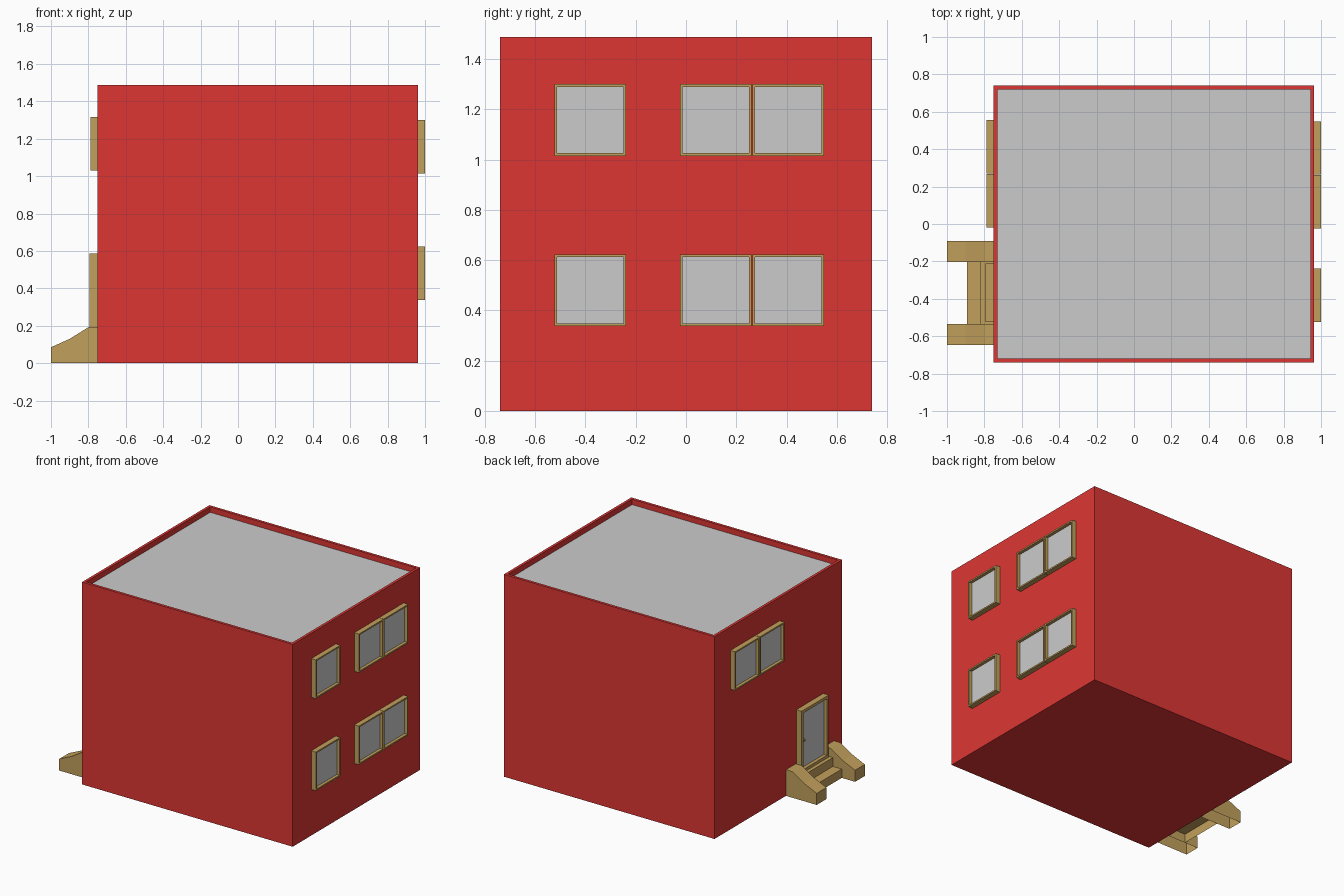
import bpy, bmesh
from mathutils import Vector

if "Cube" in bpy.data.objects:
    bpy.data.objects.remove(bpy.data.objects["Cube"])


def material(name, color):
    m = bpy.data.materials.new(name)
    m.diffuse_color = (*color, 1)
    m.use_nodes = True
    m.node_tree.nodes["Principled BSDF"].inputs["Base Color"].default_value = m.diffuse_color
    return m


RED = material("red_wall", (0.72, 0.037, 0.034))
TAN = material("tan_trim", (0.54, 0.35, 0.107))


def finish(name, bm, mat=None):
    mesh = bpy.data.meshes.new(name)
    bm.to_mesh(mesh)
    bm.free()
    ob = bpy.data.objects.new(name, mesh)
    bpy.context.collection.objects.link(ob)
    if mat:
        mesh.materials.append(mat)
    return ob


def box_bm(lo, hi):
    bm = bmesh.new()
    bmesh.ops.create_cube(bm, size=1)
    lo, hi = Vector(lo), Vector(hi)
    for v in bm.verts:
        v.co = (lo + hi) / 2 + v.co * (hi - lo)
    bm.normal_update()
    return bm


def recessed_box(name, lo, hi, normal, border, depth, mat, panel_name):
    """Box with a recess in one face, whose floor is a separate grey panel."""
    bm = box_bm(lo, hi)
    n = Vector(normal)
    face = max(bm.faces, key=lambda f: f.normal.dot(n))
    bmesh.ops.inset_region(bm, faces=[face], thickness=border)
    bmesh.ops.inset_region(bm, faces=[face], thickness=0)
    for v in face.verts:
        v.co -= n * depth
    panel = bmesh.new()
    panel.faces.new([panel.verts.new(v.co) for v in face.verts])
    bmesh.ops.delete(bm, geom=[face], context='FACES_ONLY')
    finish(name, bm, mat)
    finish(panel_name, panel)


def extrude_profile(name, pts, y0, y1, mat):
    """Side profile (x, z) extruded along y, open underneath."""
    bm = bmesh.new()
    face = bm.faces.new([bm.verts.new((x, y0, z)) for x, z in pts])
    out = bmesh.ops.extrude_face_region(bm, geom=[face], use_keep_orig=True)
    for v in out["geom"]:
        if isinstance(v, bmesh.types.BMVert):
            v.co.y = y1
    bmesh.ops.recalc_face_normals(bm, faces=bm.faces)
    under = [f for f in bm.faces if all(v.co.z < 1e-4 for v in f.verts)]
    bmesh.ops.delete(bm, geom=under, context='FACES_ONLY')
    finish(name, bm, mat)


# House body with parapet and grey roof deck
recessed_box("house_body", (-0.75, -0.74, 0), (0.963, 0.74, 1.487), (0, 0, 1),
             0.028, 0.04, RED, "roof_deck")

# Right side windows: one single and one pair per floor
W = 0.285
for floor, z in (("lower", 0.338), ("upper", 1.015)):
    for i, y in enumerate((-0.524, -0.024, 0.264)):
        recessed_box(f"{floor}_window_frame_{i}", (0.963, y, z), (1.0, y + W, z + W),
                     (1, 0, 0), 0.015, 0.022, TAN, f"{floor}_window_pane_{i}")

# Left side window pair
for i, y in enumerate((-0.018, 0.27)):
    recessed_box(f"left_window_frame_{i}", (-0.788, y, 1.03), (-0.75, y + W, 1.03 + W),
                 (-1, 0, 0), 0.015, 0.022, TAN, f"left_window_pane_{i}")

# Door with knob
recessed_box("door_frame", (-0.793, -0.525, 0.13), (-0.75, -0.21, 0.587),
             (-1, 0, 0), 0.03, 0.025, TAN, "door_panel")
bm = bmesh.new()
bmesh.ops.create_icosphere(bm, subdivisions=1, radius=0.01)
bmesh.ops.translate(bm, verts=bm.verts, vec=(-0.776, -0.265, 0.35))
finish("door_knob", bm, TAN)

# Sloping cheek walls on both sides of the steps
cheek = [(-1.0, 0), (-1.0, 0.085), (-0.9, 0.13), (-0.8, 0.192), (-0.75, 0.192), (-0.75, 0)]
for name, y0, y1 in (("back_cheek_wall", -0.203, -0.09), ("front_cheek_wall", -0.648, -0.535)):
    extrude_profile(name, cheek, y0, y1, TAN)

# Two entrance steps
steps = [(-0.892, 0), (-0.892, 0.065), (-0.82, 0.065), (-0.82, 0.13), (-0.75, 0.13), (-0.75, 0)]
extrude_profile("entrance_steps", steps, -0.535, -0.203, TAN)
